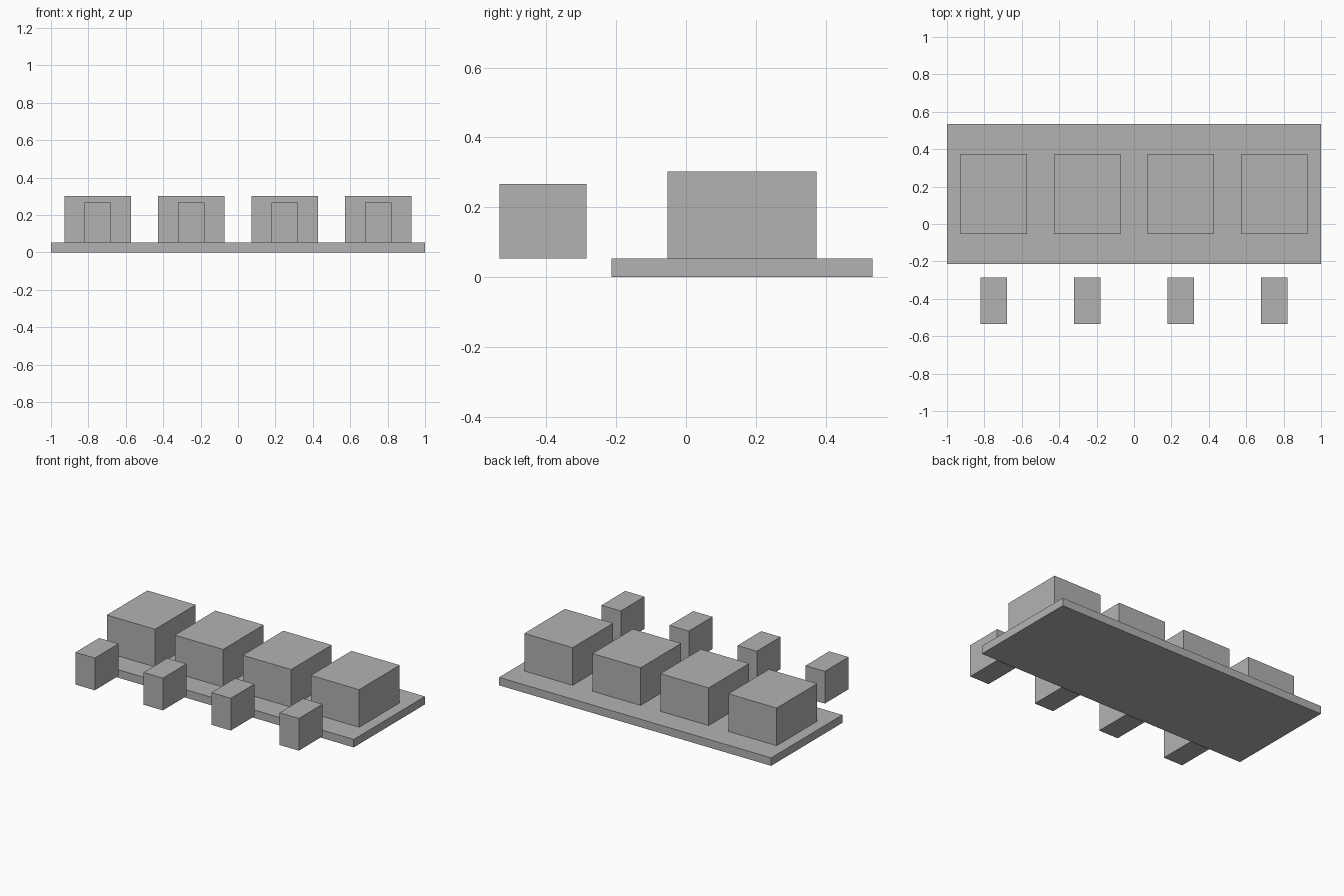
import bpy

# Remove the default cube
if "Cube" in bpy.data.objects:
    bpy.data.objects.remove(bpy.data.objects["Cube"], do_unlink=True)

# Single matte grey
grey = bpy.data.materials.new("plain_grey")
grey.use_nodes = True
color = (0.448, 0.448, 0.448, 1.0)
grey.diffuse_color = color
grey.node_tree.nodes["Principled BSDF"].inputs["Base Color"].default_value = color


def box(name, x, width, y_range, z_range):
    """Add a box centred on x that spans the given y and z ranges."""
    (y0, y1), (z0, z1) = y_range, z_range
    bpy.ops.mesh.primitive_cube_add(size=1, location=(x, (y0 + y1) / 2, (z0 + z1) / 2))
    part = bpy.context.object
    part.name = name
    part.scale = (width, y1 - y0, z1 - z0)
    bpy.ops.object.transform_apply(location=False, rotation=False, scale=True)
    part.data.materials.append(grey)
    return part


BASE_TOP = 0.053

# Thin base slab
box("base_slab", 0, 2.0, (-0.213, 0.534), (0, BASE_TOP))

# Row of four large blocks on the slab, each with a small block in front
for i in range(4):
    x = -0.75 + 0.5 * i
    box(f"large_block_{i + 1}", x, 0.355, (-0.053, 0.373), (BASE_TOP, 0.303))
    box(f"small_block_{i + 1}", x, 0.142, (-0.534, -0.285), (BASE_TOP, 0.267))
